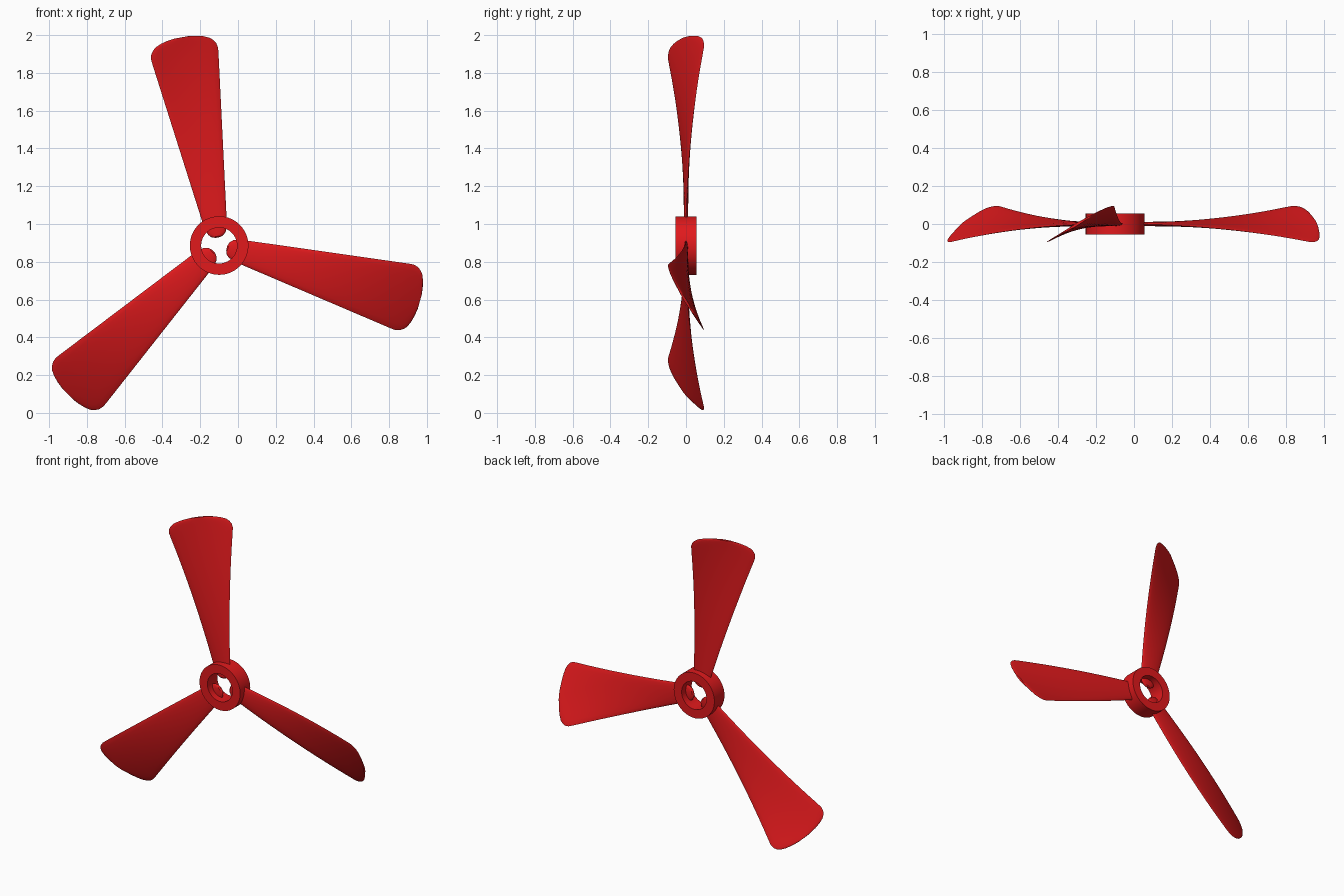
import bpy, bmesh, math
from mathutils import Vector

if "Cube" in bpy.data.objects:
    bpy.data.objects.remove(bpy.data.objects["Cube"])

CENTRE = Vector((-0.10, 0, 0.886))
red = bpy.data.materials.new("red")
red.diffuse_color = (0.75, 0.01, 0.012, 1)
red.use_nodes = True
red.node_tree.nodes["Principled BSDF"].inputs["Base Color"].default_value = red.diffuse_color


def finish(bm, name):
    bmesh.ops.recalc_face_normals(bm, faces=bm.faces)
    me = bpy.data.meshes.new(name)
    bm.to_mesh(me)
    bm.free()
    ob = bpy.data.objects.new(name, me)
    bpy.context.collection.objects.link(ob)
    me.materials.append(red)
    bpy.ops.object.select_all(action='DESELECT')
    ob.select_set(True)
    bpy.context.view_layer.objects.active = ob
    bpy.ops.object.shade_smooth_by_angle(angle=math.radians(40))
    return ob


def loft(bm, rings, closed=False):
    n = len(rings[0])
    pairs = list(zip(rings, rings[1:]))
    if closed:
        pairs.append((rings[-1], rings[0]))
    for a, b in pairs:
        for i in range(n):
            j = (i + 1) % n
            bm.faces.new((a[i], a[j], b[j], b[i]))


# Hub: open ring revolved about the y axis
bm = bmesh.new()
rings = []
for r, y in ((0.155, -0.055), (0.155, 0.055), (0.095, 0.055), (0.095, -0.055)):
    rings.append([bm.verts.new(CENTRE + Vector((r * math.cos(a), y, r * math.sin(a))))
                  for a in (math.tau * i / 64 for i in range(64))])
loft(bm, rings, closed=True)
finish(bm, "hub_ring")

# Blade outline: (radius, half width), rounded root and rounded tip
OUTLINE = [(0.043, 0.012), (0.050, 0.032), (0.065, 0.047), (0.09, 0.056), (0.145, 0.066)]
OUTLINE += [(0.145 + 0.855 * i / 14, 0.066 + 0.111 * i / 14) for i in range(1, 15)]
OUTLINE += [(1.03, 0.180), (1.055, 0.175), (1.075, 0.162), (1.09, 0.145),
            (1.103, 0.115), (1.112, 0.08), (1.118, 0.04)]


def blade(name, angle, length, hand):
    a = math.radians(angle)
    axis = Vector((math.cos(a), 0, math.sin(a)))
    side = Vector((-math.sin(a), 0, math.cos(a)))
    bm = bmesh.new()
    rings = []
    for r, h in OUTLINE:
        t = max(0, (r - 0.1) / 0.95)
        slope = 0.54 * t ** 1.25              # twist grows towards the tip
        thick = min(0.012 - 0.004 * min(t, 1), h * 0.35)
        ring = []
        for i in range(20):
            p = math.tau * i / 20
            s = h * math.cos(p)
            y = -hand * s * slope + thick * math.sin(p)
            ring.append(bm.verts.new(CENTRE + axis * (r * length / 1.12) + side * s
                                     + Vector((0, y, 0))))
        rings.append(ring)
    loft(bm, rings)
    bm.faces.new(rings[0])
    bm.faces.new(rings[-1])
    finish(bm, name)


# Three blades; the lower left one is twisted the other way
blade("blade_top", 100.2, 1.122, 1)
blade("blade_right", -15.6, 1.105, 1)
blade("blade_left", 224.4, 1.125, -1)
